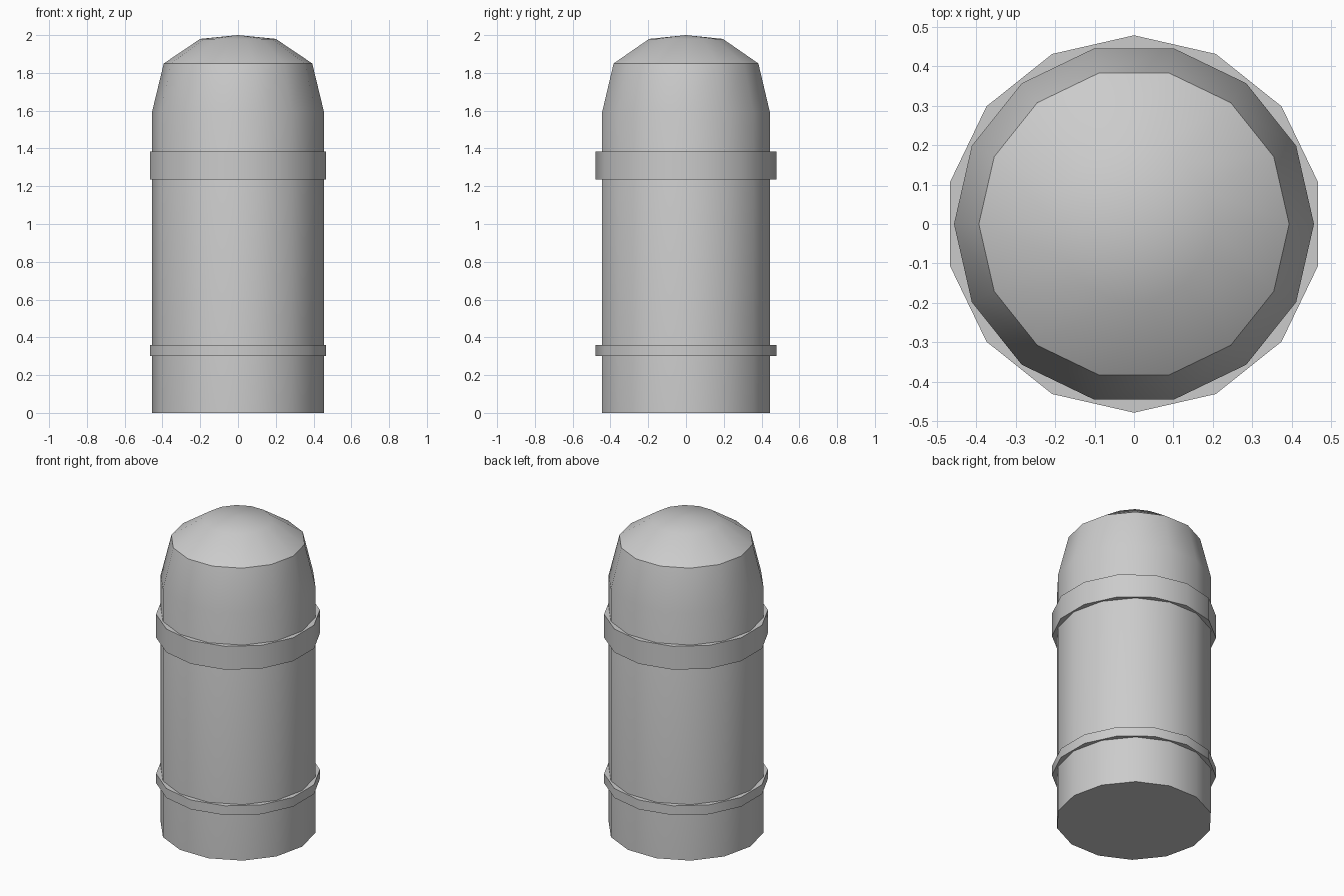
import bpy, bmesh, math

SIDES = 14

cube = bpy.data.objects.get("Cube")
if cube:
    bpy.data.objects.remove(cube, do_unlink=True)

# Single flat colour
grey = bpy.data.materials.new("light_grey")
grey.use_nodes = True
colour = (0.6, 0.6, 0.6, 1)
grey.diffuse_color = colour
grey.node_tree.nodes["Principled BSDF"].inputs["Base Color"].default_value = colour


def lathe(name, profile, start=0.0, closed=False):
    """Turn a (radius, height) profile around z; zero radius makes a single pole."""
    bm = bmesh.new()
    loops = []
    for r, z in profile:
        if r == 0:
            loops.append([bm.verts.new((0, 0, z))] * SIDES)
            continue
        angles = [start + math.tau * i / SIDES for i in range(SIDES)]
        loops.append([bm.verts.new((r * math.cos(a), r * math.sin(a), z)) for a in angles])
    if closed:
        loops.append(loops[0])
    else:
        bm.faces.new(loops[0][::-1])
    for low, high in zip(loops, loops[1:]):
        for i in range(SIDES):
            j = (i + 1) % SIDES
            corners = [low[i], low[j], high[j], high[i]]
            bm.faces.new(list(dict.fromkeys(corners)))
    bmesh.ops.recalc_face_normals(bm, faces=bm.faces[:])
    mesh = bpy.data.meshes.new(name)
    bm.to_mesh(mesh)
    bm.free()
    mesh.materials.append(grey)
    obj = bpy.data.objects.new(name, mesh)
    bpy.context.collection.objects.link(obj)
    bpy.ops.object.select_all(action='DESELECT')
    obj.select_set(True)
    bpy.context.view_layer.objects.active = obj
    bpy.ops.object.shade_smooth_by_angle(angle=math.radians(30))
    return obj


# Body with tapered shoulder and shallow domed cap
lathe("body", [(0.456, 0), (0.456, 1.59), (0.393, 1.85), (0.2, 1.98), (0, 2)])

# Raised bands, turned a quarter so their corners fall front and back
for name, bottom, top in (("lower_band", 0.3, 0.36), ("upper_band", 1.235, 1.385)):
    lathe(name, [(0.44, bottom), (0.478, bottom), (0.478, top), (0.44, top)],
          start=math.pi / 2, closed=True)
